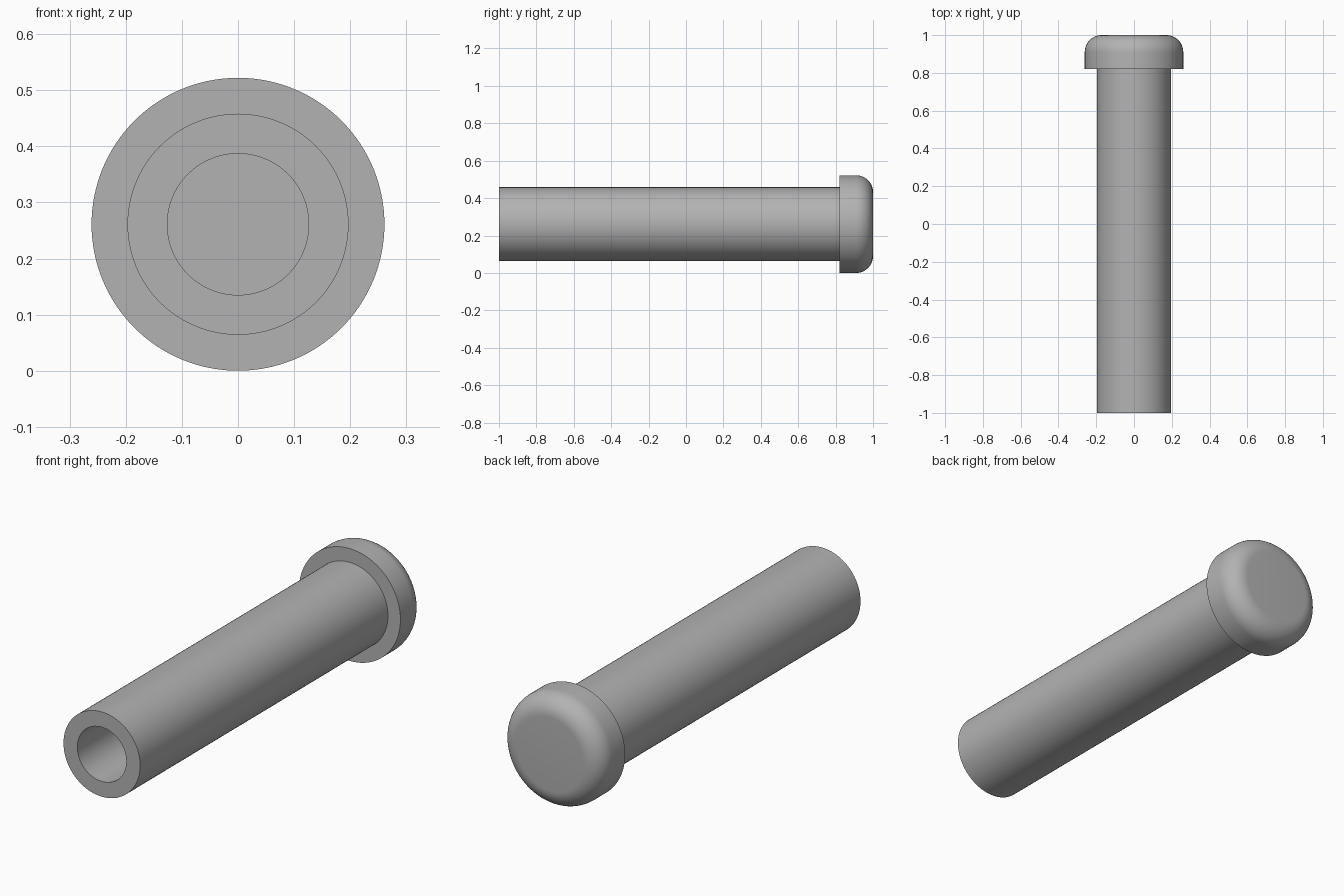
import bpy, bmesh, math

if "Cube" in bpy.data.objects:
    bpy.data.objects.remove(bpy.data.objects["Cube"])

SEGMENTS = 128
AXIS_Z = 0.261

grey = bpy.data.materials.new("grey")
grey.diffuse_color = (0.45, 0.45, 0.45, 1)
grey.use_nodes = True
grey.node_tree.nodes["Principled BSDF"].inputs["Base Color"].default_value = grey.diffuse_color

# Half section as (radius, y): bore floor, bore, tube wall, flange
profile = [(0, 0.82), (0.126, 0.82), (0.126, -1), (0.197, -1),
           (0.197, 0.82), (0.261, 0.82)]

# Rounded rim of the head, then its flat end
fillet = 0.09
for i in range(13):
    a = math.pi / 2 * i / 12
    profile.append((0.261 - fillet + fillet * math.cos(a),
                    1 - fillet + fillet * math.sin(a)))
profile.append((0, 1))

# Revolve the section around the y axis
bm = bmesh.new()
verts = [bm.verts.new((r, y, 0)) for r, y in profile]
edges = [bm.edges.new(pair) for pair in zip(verts, verts[1:])]
bmesh.ops.spin(bm, geom=verts + edges, cent=(0, 0, 0), axis=(0, 1, 0),
               angle=2 * math.pi, steps=SEGMENTS, use_merge=True)
bmesh.ops.remove_doubles(bm, verts=bm.verts[:], dist=1e-5)
bmesh.ops.recalc_face_normals(bm, faces=bm.faces[:])
bmesh.ops.translate(bm, verts=bm.verts[:], vec=(0, 0, AXIS_Z))

mesh = bpy.data.meshes.new("hollow_pin")
bm.to_mesh(mesh)
bm.free()
mesh.materials.append(grey)
pin = bpy.data.objects.new("hollow_pin", mesh)
bpy.context.collection.objects.link(pin)

# Smooth curved walls, sharp rims
bpy.context.view_layer.objects.active = pin
pin.select_set(True)
bpy.ops.object.shade_smooth_by_angle(angle=math.radians(30))
